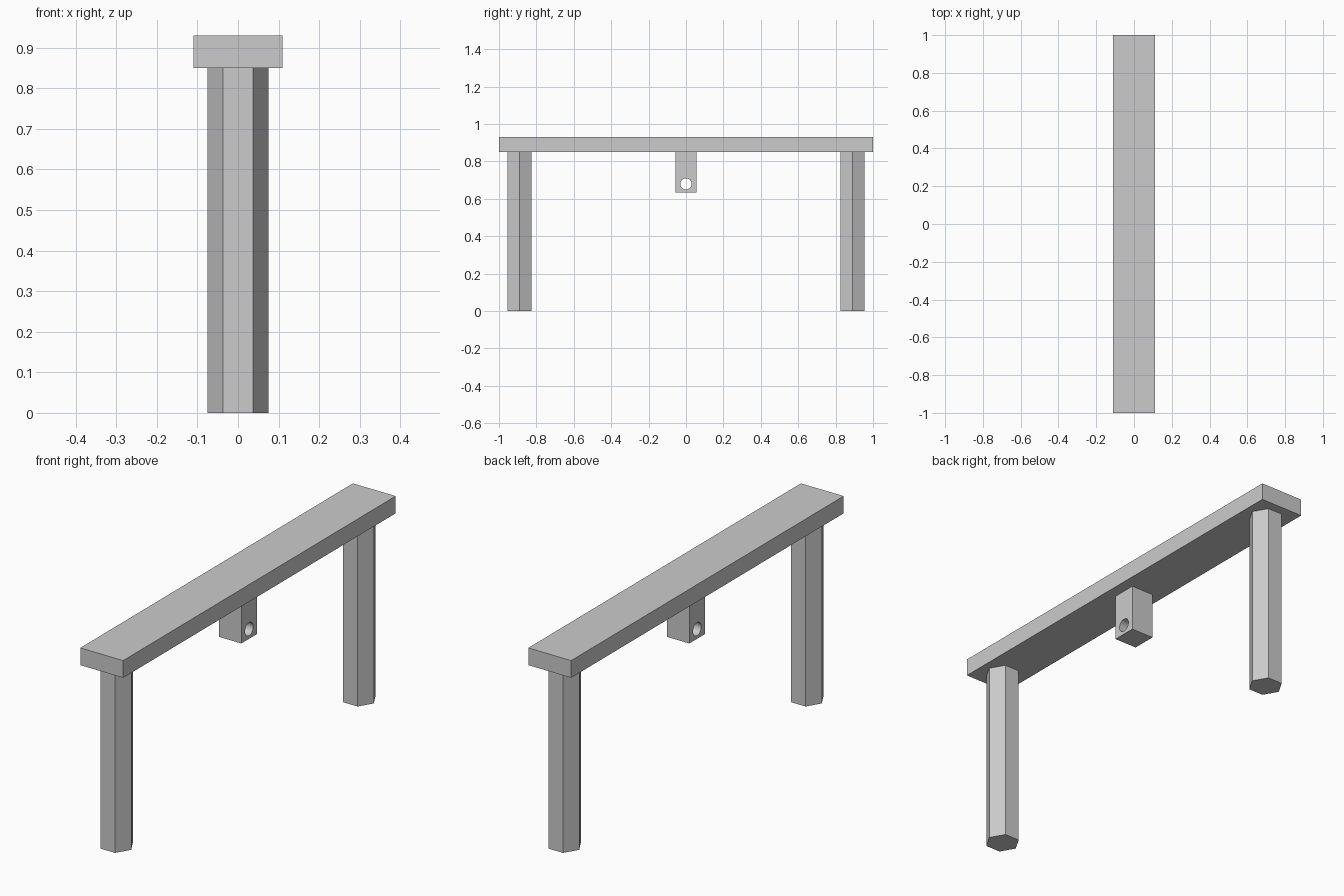
import bpy
import math

cube = bpy.data.objects.get("Cube")
if cube:
    bpy.data.objects.remove(cube, do_unlink=True)

grey = bpy.data.materials.new("plain grey")
grey.use_nodes = True
colour = (0.6, 0.6, 0.6, 1)
grey.diffuse_color = colour
grey.node_tree.nodes["Principled BSDF"].inputs["Base Color"].default_value = colour


def finish(name):
    ob = bpy.context.object
    ob.name = name
    ob.data.materials.append(grey)
    bpy.ops.object.transform_apply(location=False, rotation=True, scale=True)
    return ob


def box(name, size, bottom):
    bpy.ops.mesh.primitive_cube_add(size=1, location=(0, 0, bottom + size[2] / 2))
    bpy.context.object.scale = size
    return finish(name)


def prism(name, sides, radius, length, location, rotation):
    bpy.ops.mesh.primitive_cylinder_add(
        vertices=sides, radius=radius, depth=length, location=location, rotation=rotation)
    return finish(name)


LEG_TOP = 0.85

# Long flat beam
box("beam", (0.22, 2.0, 0.08), LEG_TOP)

# Hexagonal legs with a flat side to the front
for name, side in (("front_leg", -1), ("back_leg", 1)):
    prism(name, 6, 0.075, LEG_TOP, (0, side * 0.89, LEG_TOP / 2), (0, 0, math.pi / 2))

# Hanging block with a round hole running sideways
block = box("hanging_block", (0.114, 0.114, 0.215), LEG_TOP - 0.215)
cutter = prism("hole_cutter", 32, 0.03, 0.4, (0, 0, 0.68), (0, math.pi / 2, 0))
cutter.hide_render = True
cutter.hide_set(True)
hole = block.modifiers.new("hole", "BOOLEAN")
hole.operation = "DIFFERENCE"
hole.solver = "EXACT"
hole.object = cutter
bpy.context.view_layer.objects.active = block
block.select_set(True)
bpy.ops.object.modifier_apply(modifier=hole.name)
bpy.data.objects.remove(cutter, do_unlink=True)
